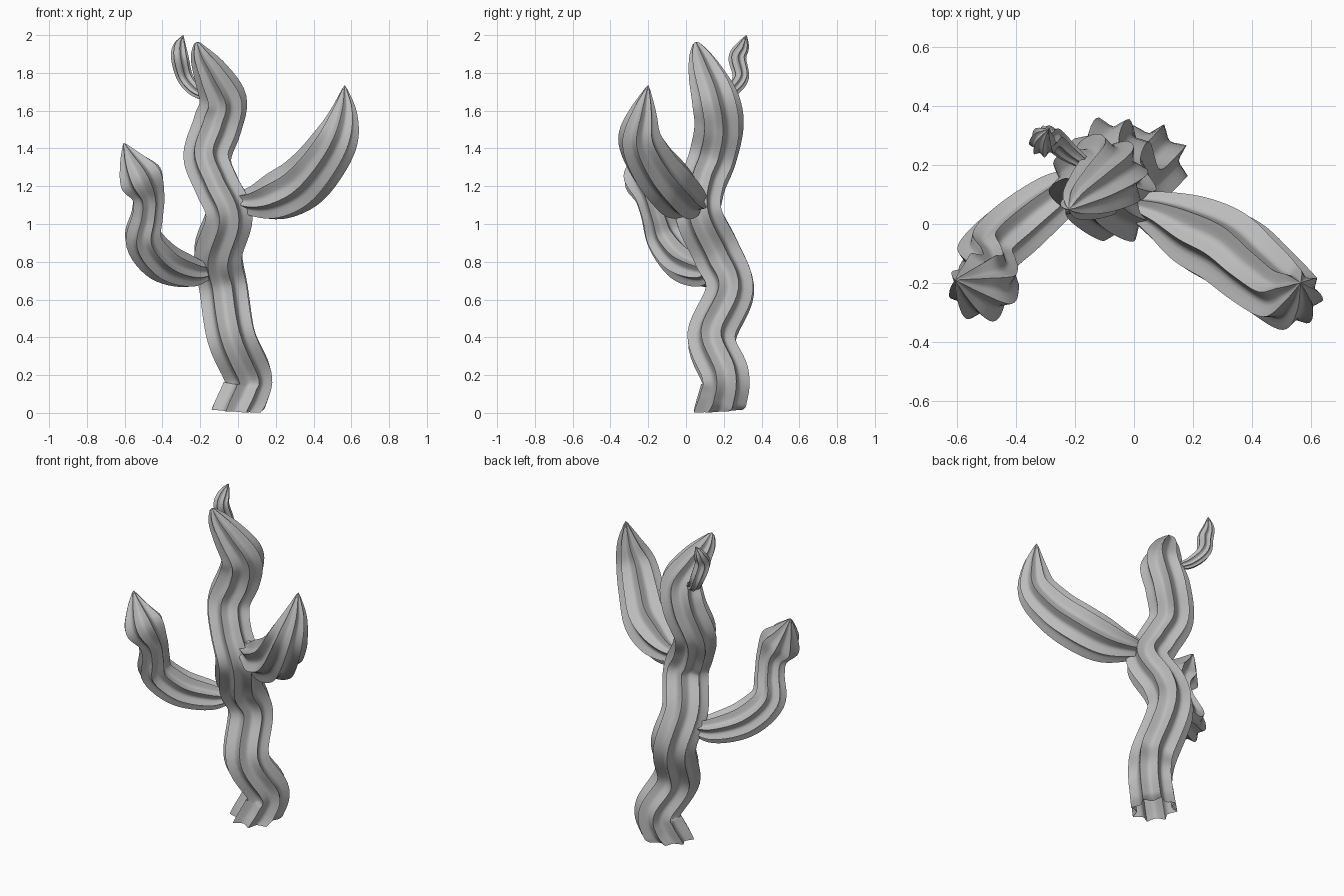
import bpy, bmesh
from math import sin, cos, pi
from mathutils import Vector

cube = bpy.data.objects.get("Cube")
if cube:
    bpy.data.objects.remove(cube)

skin = bpy.data.materials.new("grey_skin")
skin.use_nodes = True
GREY = (0.5, 0.5, 0.5, 1)
skin.diffuse_color = GREY
skin.node_tree.nodes["Principled BSDF"].inputs["Base Color"].default_value = GREY

RIBS, PER_RIB, STEPS = 8, 6, 6
SIDES = RIBS * PER_RIB
REACH = 4  # path steps either side used to steady the section's tilt


def spline(points):
    """Smooth path through (x, y, z, radius) points."""
    p = [Vector(q) for q in points]
    p = [2 * p[0] - p[1]] + p + [2 * p[-1] - p[-2]]
    path = []
    for a, b, c, d in zip(p, p[1:], p[2:], p[3:]):
        for i in range(STEPS):
            t = i / STEPS
            path.append(0.5 * (2 * b + (c - a) * t + (2 * a - 5 * b + 4 * c - d) * t ** 2
                               + (3 * b - a - 3 * c + d) * t ** 3))
    return path + [p[-2]]


def ribbed_stem(name, points, start_normal=None):
    """Sweep a fluted section with sharp crests along a path to a pointed tip."""
    path = spline(points)
    centres = [q.xyz for q in path]
    last = len(centres) - 1
    bm = bmesh.new()
    rings = []
    side = Vector((0, 1, 0))
    for i, centre in enumerate(centres[:-1]):
        tangent = (centres[min(i + REACH, last)] - centres[max(i - REACH, 0)]).normalized()
        if start_normal and i < STEPS:
            tangent = Vector(start_normal).lerp(tangent, i / STEPS).normalized()
        side = (side - tangent * side.dot(tangent)).normalized()
        other = tangent.cross(side)
        ring = []
        for k in range(SIDES):
            a = 2 * pi * k / SIDES
            r = max(path[i].w, 0.004) * (1 - 0.28 * abs(sin(a * RIBS / 2)))
            a += pi / RIBS
            ring.append(bm.verts.new(centre + (side * cos(a) + other * sin(a)) * r))
        rings.append(ring)
    for low, high in zip(rings, rings[1:]):
        for k in range(SIDES):
            n = (k + 1) % SIDES
            bm.faces.new((low[k], low[n], high[n], high[k]))
    tip = bm.verts.new(centres[-1])
    for k in range(SIDES):
        bm.faces.new((rings[-1][k], rings[-1][(k + 1) % SIDES], tip))
    mesh = bpy.data.meshes.new(name)
    bm.to_mesh(mesh)
    bm.free()
    mesh.materials.append(skin)
    obj = bpy.data.objects.new(name, mesh)
    bpy.context.collection.objects.link(obj)
    bpy.ops.object.select_all(action="DESELECT")
    obj.select_set(True)
    bpy.context.view_layer.objects.active = obj
    bpy.ops.object.shade_smooth_by_angle(angle=0.7)


# Wavy main stem, open at the foot
ribbed_stem("trunk", [
    (-.01, .17, .012, .14), (.035, .2, .1, .136), (.052, .207, .2, .135),
    (-.035, .135, .4, .137), (-.075, .233, .65, .136), (-.105, .16, .85, .137),
    (-.047, .067, 1.05, .134), (-.11, .085, 1.2, .126), (-.163, .14, 1.35, .13),
    (-.11, .175, 1.52, .132), (-.08, .155, 1.66, .126), (-.145, .105, 1.8, .094),
    (-.2, .07, 1.9, .055), (-.22, .05, 1.965, .012)], start_normal=(.06, -.06, 1))

# Lower arm on the right side
ribbed_stem("right_arm", [
    (-.13, .16, .75, .03), (-.25, .1, .745, .085), (-.4, -.015, .8, .108),
    (-.5, -.11, .92, .104), (-.48, -.155, 1.05, .088), (-.475, -.185, 1.15, .092),
    (-.515, -.215, 1.245, .122), (-.565, -.205, 1.34, .068), (-.605, -.19, 1.43, .004)])

# Upper arm on the left side
ribbed_stem("left_arm", [
    (-.02, .07, 1.13, .04), (.08, .035, 1.12, .085), (.2, -.025, 1.145, .13),
    (.33, -.09, 1.21, .142), (.437, -.18, 1.32, .134), (.525, -.245, 1.46, .116),
    (.56, -.225, 1.6, .07), (.565, -.2, 1.735, .004)])

# Small shoot behind the top
ribbed_stem("top_shoot", [
    (-.16, .2, 1.67, .02), (-.225, .245, 1.705, .035), (-.28, .29, 1.775, .043),
    (-.308, .272, 1.88, .047), (-.308, .302, 1.945, .034), (-.29, .32, 2, .002)])
